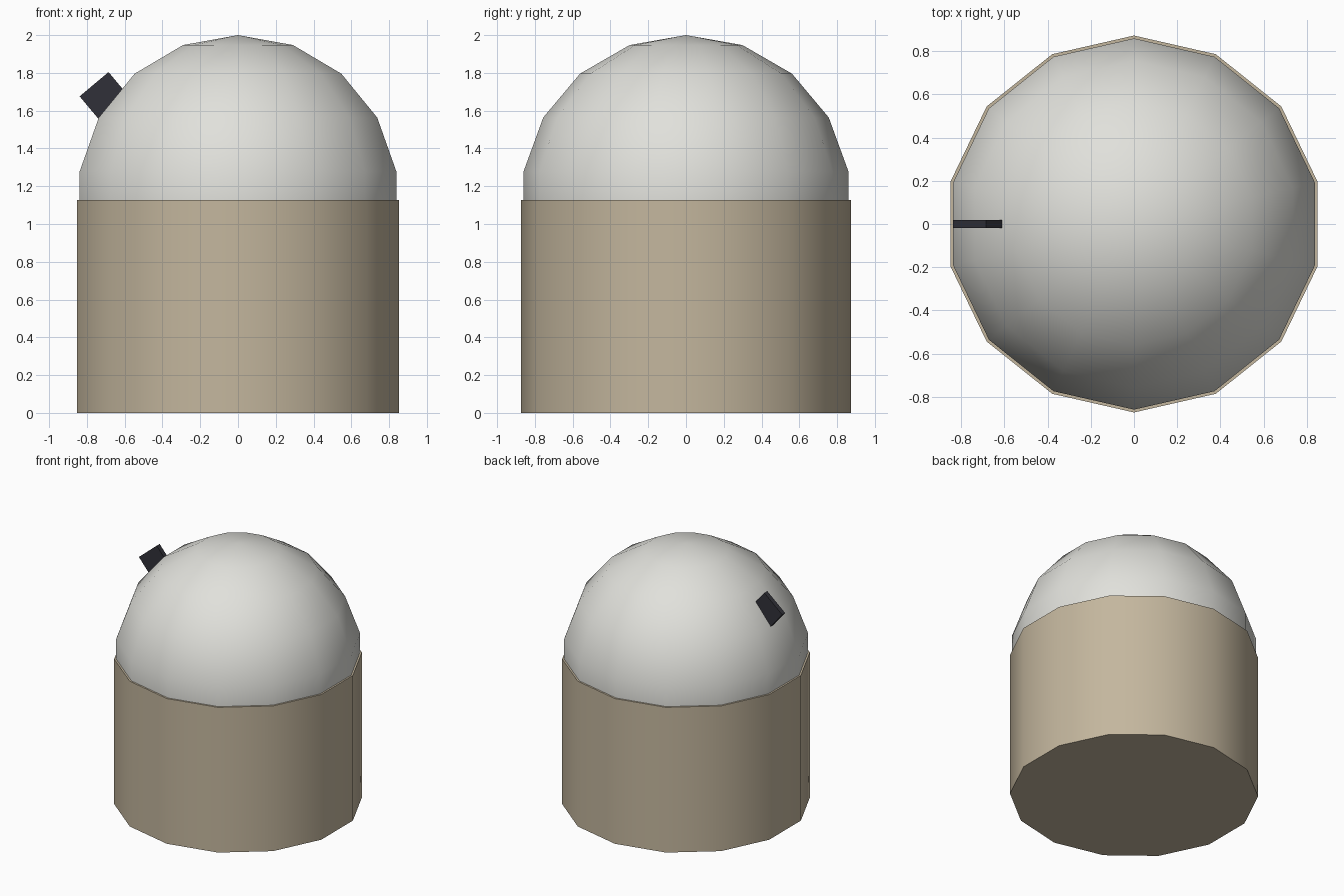
import bpy
import math

cube = bpy.data.objects.get("Cube")
if cube:
    bpy.data.objects.remove(cube, do_unlink=True)

RADIUS = 0.873
WALL_HEIGHT = 1.127
SIDES = 14


def make_material(name, color):
    mat = bpy.data.materials.new(name)
    mat.use_nodes = True
    mat.diffuse_color = (*color, 1)
    mat.node_tree.nodes["Principled BSDF"].inputs["Base Color"].default_value = (*color, 1)
    return mat


def finish(name, mat, smooth=True):
    obj = bpy.context.object
    obj.name = name
    obj.data.name = name
    obj.data.materials.append(mat)
    if smooth:
        bpy.ops.object.shade_smooth_by_angle(angle=math.radians(30))
    return obj


tan = make_material("tan wall", (0.55, 0.47, 0.34))
pale = make_material("pale dome", (0.75, 0.75, 0.71))
dark = make_material("dark hatch", (0.03, 0.03, 0.04))

# Round wall
bpy.ops.mesh.primitive_cylinder_add(vertices=SIDES, radius=RADIUS, depth=WALL_HEIGHT,
                                    location=(0, 0, WALL_HEIGHT / 2))
finish("wall", tan)

# Dome: a sphere seated halfway into the wall
bpy.ops.mesh.primitive_uv_sphere_add(segments=SIDES, ring_count=9, radius=RADIUS,
                                     location=(0, 0, WALL_HEIGHT))
finish("dome", pale)

# Thin tilted block set into the dome's right side
tilt = math.radians(-40)
depth = 0.25
bpy.ops.mesh.primitive_cube_add(
    size=1,
    location=(-0.762 - math.sin(tilt) * depth / 2, 0, 1.74 - math.cos(tilt) * depth / 2),
    rotation=(0, tilt, 0))
block = finish("dome_block", dark, smooth=False)
block.scale = (0.2, 0.036, depth)
